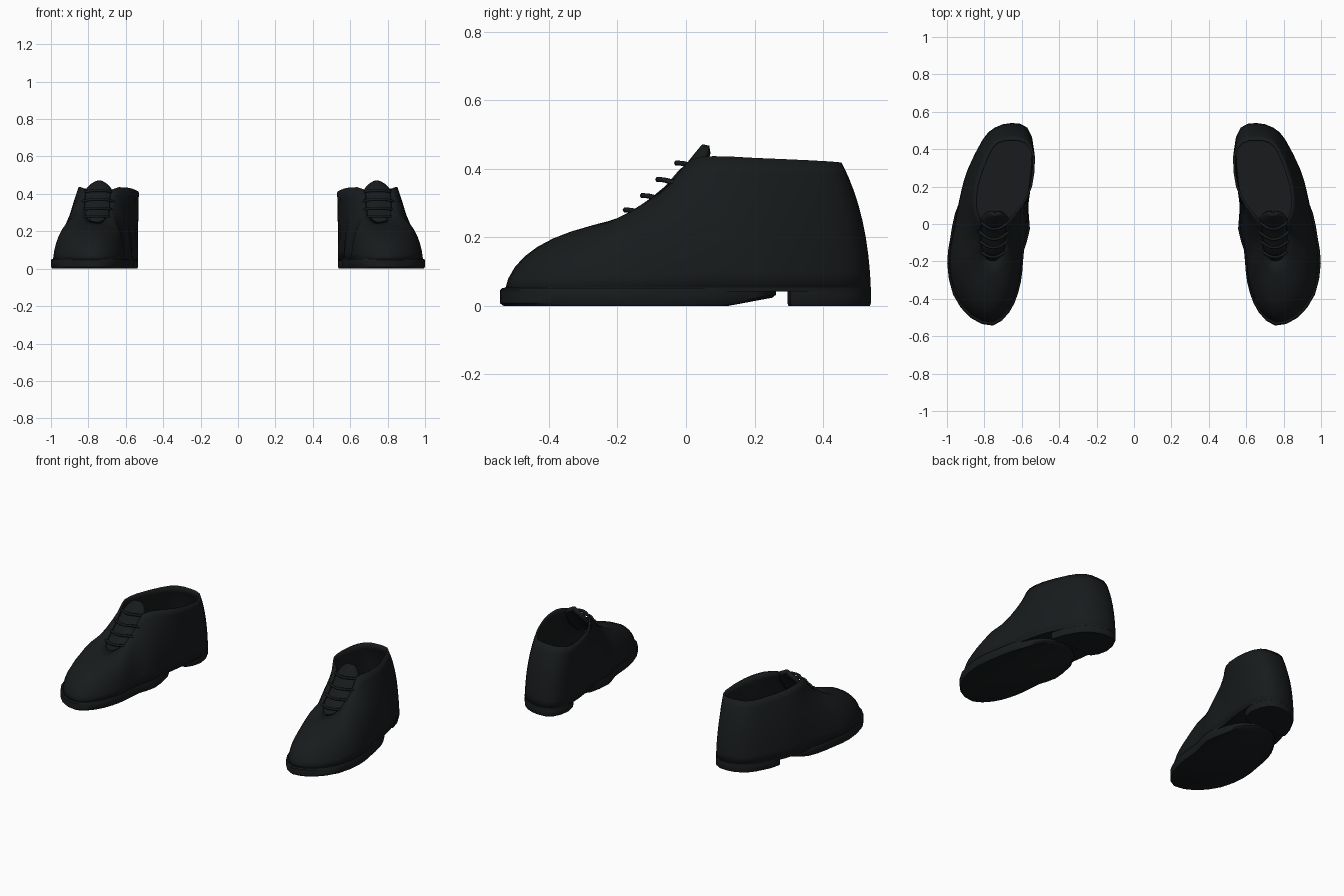
import bpy, bmesh, math
from mathutils import Vector

if "Cube" in bpy.data.objects:
    bpy.data.objects.remove(bpy.data.objects["Cube"])

black = bpy.data.materials.new("black_leather")
black.diffuse_color = (0.009, 0.011, 0.012, 1)
black.use_nodes = True
black.node_tree.nodes["Principled BSDF"].inputs["Base Color"].default_value = black.diffuse_color


def finish(obj, angle=40):
    obj.data.materials.append(black)
    m = obj.modifiers.new("pair", 'MIRROR')
    m.use_axis = (True, False, False)
    bpy.ops.object.select_all(action='DESELECT')
    obj.select_set(True)
    bpy.context.view_layer.objects.active = obj
    if obj.type == 'MESH':
        bpy.ops.object.shade_smooth_by_angle(angle=math.radians(angle))


def make_mesh(name, verts, faces):
    me = bpy.data.meshes.new(name)
    me.from_pydata([tuple(v) for v in verts], [], faces)
    obj = bpy.data.objects.new(name, me)
    bpy.context.collection.objects.link(obj)
    return obj


def smooth_loop(pts, steps=2):
    # closed Catmull-Rom through the points
    out, n = [], len(pts)
    for i in range(n):
        a, b, c, d = (Vector(pts[(i + k) % n]) for k in (-1, 0, 1, 2))
        for s in range(steps):
            t = s / steps
            out.append(0.5 * (2 * b + (c - a) * t + (2 * a - 5 * b + 4 * c - d) * t * t
                              + (3 * b - a - 3 * c + d) * t ** 3))
    return out


def loft(rings, cap=False):
    n = len(rings[0])
    verts = [v for r in rings for v in r]
    faces = [(j * n + i, j * n + (i + 1) % n, (j + 1) * n + (i + 1) % n, (j + 1) * n + i)
             for j in range(len(rings) - 1) for i in range(n)]
    if cap:
        faces += [tuple(reversed(range(n))), tuple(range((len(rings) - 1) * n, len(rings) * n))]
    return verts, faces


# sole edge (x, y) paired with opening edge (x, y, z), from toe round the outer side
EDGE = [(.755, -.53), (.87, -.49), (.96, -.37), (.99, -.21), (.975, -.08),
        (.95, .05), (.925, .17), (.89, .29), (.81, .45), (.745, .515),
        (.655, .54), (.57, .515), (.535, .40), (.55, .21), (.565, .10),
        (.565, -.03), (.595, -.14), (.605, -.26), (.625, -.36), (.67, -.46)]
OPENING = [(.755, -.2, .25), (.785, -.19, .255), (.805, -.16, .27), (.82, -.10, .315), (.825, -.04, .365),
           (.825, .01, .425), (.85, .08, .437), (.845, .2, .432), (.79, .36, .425), (.735, .44, .42),
           (.65, .455, .417), (.575, .44, .412), (.53, .36, .405), (.545, .2, .42), (.60, .09, .435),
           (.67, .01, .425), (.68, -.06, .35), (.69, -.13, .295), (.715, -.17, .265), (.735, -.195, .252)]

# upper: curved loft from sole edge to the opening
low = smooth_loop([(x, y, .042) for x, y in EDGE])
top = smooth_loop(OPENING)
rings = []
LEVELS = 8
for j in range(LEVELS + 1):
    t = j / LEVELS
    ring = []
    for a, b in zip(low, top):
        f = .75 if b.y < -.1 else .6
        c = Vector((a.x * .9 + b.x * .1, a.y * .92 + b.y * .08, a.z + f * (b.z - a.z)))
        ring.append(a * (1 - t) ** 2 + c * 2 * t * (1 - t) + b * t * t)
    rings.append(ring)
upper = make_mesh("upper", *loft(rings))
sol = upper.modifiers.new("leather", 'SOLIDIFY')
sol.thickness = .012
sol.offset = -1
finish(upper)

# insole closing the bottom of the upper
n = len(low)
insole = make_mesh("insole", *loft([low, [v + Vector((0, 0, .012)) for v in low]], True))
finish(insole)


def slab(name, outline, z_top, lift=lambda p: 0.0):
    # rounded-edge slab with an optionally raised underside
    cx = sum(p.x for p in outline) / len(outline)
    cy = sum(p.y for p in outline) / len(outline)

    def ring(scale, z, lifted):
        return [Vector((cx + (p.x - cx) * scale, cy + (p.y - cy) * scale,
                        z + (lift(p) if lifted else 0))) for p in outline]
    obj = make_mesh(name, *loft([ring(.975, 0, True), ring(1, .008, True),
                                 ring(1, z_top - .006, False), ring(.985, z_top, False)], True))
    finish(obj)


# front sole with welt; its tail tapers upward under the arch
front = [(.775 + (x - .775) * 1.04, -.15 + (y + .15) * 1.035) for x, y in EDGE if y < .08]
k = next(i for i, p in enumerate(front) if p[1] > .04) + 1
front[k:k] = [(.915, .15), (.86, .225), (.75, .262), (.64, .225), (.58, .13)]
slab("front_sole", smooth_loop([(x, y, 0) for x, y in front]), .052,
     lambda p: .024 * min(1, max(0, (p.y - .13) / .12)))

# heel block
heel = [(.575, .30), (.66, .305), (.76, .305), (.87, .305)] + [p for p in EDGE if p[1] > .35]
slab("heel", smooth_loop([(x, y, 0) for x, y in heel]), .046)

# tongue: arched strip with rounded tip (y, z, half width)
PATH = [(-.215, .235, .07), (-.12, .287, .085), (-.05, .352, .09), (.005, .42, .08),
        (.025, .445, .065), (.04, .463, .045), (.048, .472, .02)]
COLS = 9
verts = []
for y, z, w in PATH:
    for c in range(COLS):
        u = -1 + 2 * c / (COLS - 1)
        verts.append((.75 + w * u - .05 * (y + .1), y + .02 * u * u, z - .02 * u * u * (w / .09)))
faces = [(r * COLS + c, r * COLS + c + 1, (r + 1) * COLS + c + 1, (r + 1) * COLS + c)
         for r in range(len(PATH) - 1) for c in range(COLS - 1)]
tongue = make_mesh("tongue", verts, faces)
sol = tongue.modifiers.new("padding", 'SOLIDIFY')
sol.thickness = .025
sol.offset = -1
finish(tongue, 60)

# laces: four bowed cords across the throat
for i, (y, z) in enumerate([(-.155, .268), (-.105, .31), (-.06, .357), (-.005, .405)]):
    cu = bpy.data.curves.new("lace", 'CURVE')
    cu.dimensions = '3D'
    cu.bevel_depth = .008
    cu.bevel_resolution = 1
    cu.resolution_u = 4
    cu.use_fill_caps = True
    sp = cu.splines.new('BEZIER')
    sp.bezier_points.add(4)
    for p, u in zip(sp.bezier_points, (-1, -.75, 0, .75, 1)):
        p.co = (.75 - .05 * (y + .1) + .085 * u, y - .022 + .05 * u * u,
                z + .012 - .012 * abs(u) ** 4)
        p.handle_left_type = p.handle_right_type = 'AUTO'
    lace = bpy.data.objects.new("lace_%d" % (i + 1), cu)
    bpy.context.collection.objects.link(lace)
    finish(lace)
